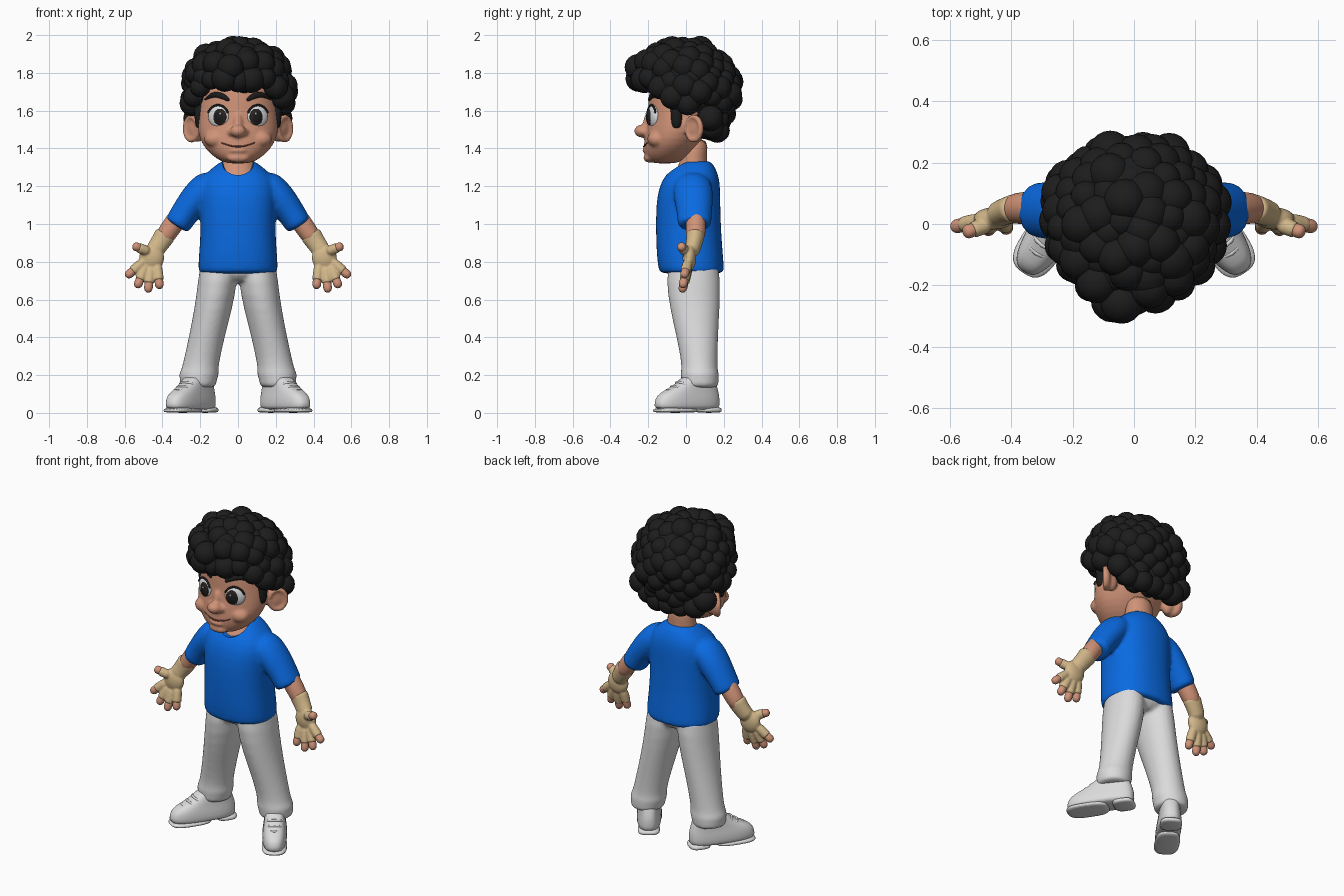
import bpy, bmesh, math, random
from mathutils import Matrix, Vector

random.seed(4)
if "Cube" in bpy.data.objects:
    bpy.data.objects.remove(bpy.data.objects["Cube"])

def material(name, *rgb):
    m = bpy.data.materials.new(name)
    m.use_nodes = True
    m.diffuse_color = (*rgb, 1)
    bsdf = next(n for n in m.node_tree.nodes if n.type == "BSDF_PRINCIPLED")
    bsdf.inputs["Base Color"].default_value = (*rgb, 1)
    return m

SKIN = material("skin", .63, .29, .185)
HAIR = material("black hair", .012, .012, .012)
BLUE = material("blue shirt", .003, .145, .76)
CLOTH = material("pale grey cloth", .71, .71, .72)
GLOVE = material("tan glove", .64, .47, .25)
WHITE = material("eye white", .7, .72, .74)
IRIS = material("dark iris", .022, .016, .013)
MOUTH = material("mouth line", .2, .06, .04)

def link(name, mesh):
    ob = bpy.data.objects.new(name, mesh)
    bpy.context.scene.collection.objects.link(ob)
    return ob

def make(name, bm, mat):
    bmesh.ops.recalc_face_normals(bm, faces=bm.faces)
    mesh = bpy.data.meshes.new(name)
    bm.to_mesh(mesh)
    bm.free()
    mesh.materials.append(mat)
    mesh.shade_smooth()
    return link(name, mesh)

def bake(ob):
    bpy.context.view_layer.update()
    mesh = bpy.data.meshes.new_from_object(ob.evaluated_get(bpy.context.evaluated_depsgraph_get()))
    ob.modifiers.clear()
    ob.data = mesh
    return ob

def skin_loops(name, loops, mat):
    bm = bmesh.new()
    rows = [[bm.verts.new(p) for p in loop] for loop in loops]
    for a, b in zip(rows, rows[1:]):
        for i in range(len(a)):
            j = (i + 1) % len(a)
            bm.faces.new((a[i], a[j], b[j], b[i]))
    bm.faces.new(rows[0])
    bm.faces.new(rows[-1])
    ob = make(name, bm, mat)
    ob.modifiers.new("round", "SUBSURF").levels = 1
    return bake(ob)

def loft(name, rings, mat, power=2.0, n=28):
    """Rings are (z, centre x, half width, front y, back y)."""
    def bend(v):
        return math.copysign(abs(v) ** (2 / power), v)
    turns = [(bend(math.cos(math.tau * i / n)), bend(math.sin(math.tau * i / n))) for i in range(n)]
    return skin_loops(name, [[(cx + rx * c, (y0 + y1) / 2 + (y1 - y0) / 2 * s, z) for c, s in turns]
                             for z, cx, rx, y0, y1 in rings], mat)

def tube(name, path, radii, mat, depth=1.0, n=14):
    pts, loops = [Vector(p) for p in path], []
    for i, p in enumerate(pts):
        t = (pts[min(i + 1, len(pts) - 1)] - pts[max(i - 1, 0)]).normalized()
        side = t.cross(Vector((0, 1, 0))).normalized()
        other = side.cross(t) * depth
        loops.append([p + radii[i] * (side * math.cos(math.tau * k / n) + other * math.sin(math.tau * k / n))
                      for k in range(n)])
    return skin_loops(name, loops, mat)

def ball(name, loc, radii, mat, turn=0.0):
    bm = bmesh.new()
    m = Matrix.Translation(loc) @ Matrix.Rotation(turn, 4, "Z") @ Matrix.Diagonal((*radii, 1))
    bmesh.ops.create_uvsphere(bm, u_segments=32, v_segments=20, radius=1, matrix=m)
    return make(name, bm, mat)

def fuse(name, parts, mat, voxel, smooth=4):
    bm = bmesh.new()
    for p in parts:
        bm.from_mesh(p.data)
        bpy.data.objects.remove(p)
    ob = make(name, bm, mat)
    rem = ob.modifiers.new("blend", "REMESH")
    rem.mode, rem.voxel_size = "VOXEL", voxel
    ob.modifiers.new("soften", "SMOOTH").iterations = smooth
    bake(ob)
    ob.data.materials.clear()
    ob.data.materials.append(mat)
    ob.data.shade_smooth()
    return ob

def flipped(ob):
    mesh = ob.data.copy()
    mesh.transform(Matrix.Scale(-1, 4, (1, 0, 0)))
    mesh.flip_normals()
    return link(ob.name.replace("left", "right"), mesh)

# Head with nose and ears blended in
features = [loft("skull", [(1.318, 0, .06, -.18, -.05), (1.345, 0, .115, -.212, 0), (1.39, 0, .168, -.225, .05),
                           (1.45, 0, .207, -.222, .09), (1.52, 0, .216, -.21, .12), (1.60, 0, .212, -.2, .15),
                           (1.70, 0, .2, -.2, .16), (1.80, 0, .17, -.17, .14), (1.87, 0, .1, -.1, .1)], SKIN),
            ball("nose", (0, -.232, 1.492), (.042, .042, .034), SKIN),
            ball("bridge", (0, -.205, 1.53), (.024, .022, .055), SKIN),
            ball("chin", (0, -.195, 1.35), (.06, .03, .025), SKIN),
            ball("lower_lip", (0, -.216, 1.39), (.045, .016, .012), SKIN)]
for s in (-1, 1):
    features += [ball("nostril", (s * .034, -.212, 1.486), (.022, .025, .021), SKIN),
                 ball("cheek", (s * .12, -.155, 1.45), (.06, .05, .045), SKIN),
                 ball("ear", (s * .236, .05, 1.505), (.02, .058, .07), SKIN, -s * .75),
                 ball("ear_root", (s * .21, .045, 1.495), (.04, .035, .06), SKIN)]
    bm = bmesh.new()
    for k in range(24):
        a = math.tau * k / 24
        spot = Matrix.Rotation(-s * .75, 4, "Z") @ Vector((s * .014, .05 * math.cos(a), .062 * math.sin(a)))
        bmesh.ops.create_icosphere(bm, subdivisions=2, radius=.014,
                                   matrix=Matrix.Translation(spot + Vector((s * .237, .05, 1.505))))
    features.append(make("ear_rim", bm, SKIN))
head = fuse("head", features, SKIN, .009, 3)
loft("neck", [(1.19, 0, .12, -.1, .1), (1.25, 0, .11, -.085, .11), (1.30, 0, .09, -.04, .115),
              (1.36, 0, .082, -.025, .11), (1.46, 0, .085, -.02, .12)], SKIN)
bpy.context.view_layer.update()

def on_face(x, z, lift=0.0):
    spot = head.ray_cast((x, -1, z), (0, 1, 0))[1]
    return Vector((x, spot.y - lift, z))

# Eyes, lashes, brows and smile
arc = [math.radians(a) for a in range(15, 171, 15)]
brow = [(.045, 1.652), (.07, 1.672), (.105, 1.686), (.14, 1.684), (.18, 1.655)]
for side, s in (("left", 1), ("right", -1)):
    turn = s * .38
    eye = on_face(s * .102, 1.57, -.008)
    def at_eye(x, y, z):
        return eye + Matrix.Rotation(turn, 3, "Z") @ Vector((s * x, y, z))
    ball(side + "_eye", eye, (.059, .025, .06), WHITE, turn)
    ball(side + "_iris", at_eye(-.012, -.017, -.003), (.038, .013, .043), IRIS, turn)
    ball(side + "_pupil", at_eye(-.012, -.024, -.003), (.026, .009, .03), HAIR, turn)
    ball(side + "_eye_glint", at_eye(-.021, -.031, .014), (.006, .003, .006), WHITE, turn)
    tube(side + "_lashes", [at_eye(.059 * math.cos(a), -.01, .06 * math.sin(a)) for a in arc],
         [.006] * len(arc), HAIR)
    tube(side + "_eyebrow", [on_face(s * x, z, .004) for x, z in brow], [.008, .015, .017, .014, .006], HAIR, .7)
smile = [k / 8 for k in range(-8, 9)]
tube("smile", [on_face(.09 * k, 1.41 + .022 * k * k) for k in smile], [.005 - .002 * abs(k) for k in smile], MOUTH)

# Curly hair over a plain core
ball("hair_core", (0, .06, 1.73), (.235, .21, .215), HAIR)
curls = [(-.14, -.2, 1.765), (-.07, -.25, 1.77), (0, -.235, 1.76), (.07, -.22, 1.765), (.14, -.19, 1.775),
         (-.04, -.255, 1.83), (.05, -.21, 1.86), (-.12, -.19, 1.85), (.13, -.17, 1.85), (0, .17, 1.495)]
for s in (-1, 1):
    curls += [(s * .2, -.135, 1.725), (s * .235, -.07, 1.675), (s * .24, .01, 1.64), (s * .22, .13, 1.56),
              (s * .16, .14, 1.51), (s * .08, .165, 1.495)]
bm = bmesh.new()
COUNT = 135
for i in range(COUNT):
    up = 1 - 2 * (i + .5) / COUNT
    flat, a = math.sqrt(1 - up * up), i * 2.39996
    swell = random.uniform(.93, 1.06)
    x, z = .245 * flat * math.cos(a) * swell, 1.735 + up * (.2 if up > 0 else .245) * swell
    y = .03 + .215 * flat * math.sin(a) * swell - .25 * max(0, z - 1.735)
    if z > (1.75 if y < -.06 else 1.64 if y < .09 else 1.485):
        curls.append((x, y, z))
for c in curls:
    bmesh.ops.create_icosphere(bm, subdivisions=3, radius=random.uniform(.052, .072), matrix=Matrix.Translation(c))
make("hair_curls", bm, HAIR)
for side, s in (("left", 1), ("right", -1)):
    tube(side + "_sideburn", [(s * .205, -.05, z) for z in (1.65, 1.58, 1.53, 1.505)], [.03, .026, .024, .014], HAIR, 1.2)

# Shirt with sleeves and a scooped collar
torso = loft("torso", [(.735, 0, .206, -.135, .197), (.75, 0, .212, -.145, .203), (.83, 0, .209, -.156, .197),
                       (.95, 0, .198, -.16, .187), (1.10, 0, .202, -.16, .182), (1.20, 0, .207, -.144, .182),
                       (1.265, 0, .18, -.107, .172), (1.315, 0, .11, -.05, .145), (1.338, 0, .088, -.03, .127)], BLUE, 2.3)
sleeve = tube("left_sleeve", [(.12, .03, 1.22), (.17, .035, 1.2), (.22, .04, 1.14), (.275, .045, 1.07),
                              (.318, .045, 1.0), (.326, .045, .987)],
              [.07, .083, .085, .075, .072, .068], BLUE, 1.25, 24)
shirt = fuse("shirt", [torso, flipped(sleeve), sleeve], BLUE, .011, 5)
scoop = ball("collar_cutter", (0, -.06, 1.345), (.09, .16, .09), BLUE)
cut = shirt.modifiers.new("collar", "BOOLEAN")
cut.operation, cut.object, cut.solver = "DIFFERENCE", scoop, "EXACT"
bake(shirt)
bpy.data.objects.remove(scoop)
shirt.data.set_sharp_from_angle(angle=math.radians(50))

# Trousers
leg = loft("left_leg", [(.84, .1, .097, -.09, .17), (.7, .106, .105, -.107, .183), (.55, .131, .1, -.085, .178),
                        (.4, .166, .095, -.05, .17), (.28, .192, .095, -.026, .166), (.225, .203, .098, -.025, .168),
                        (.205, .207, .108, -.03, .176), (.18, .209, .098, -.025, .172),
                        (.155, .212, .099, -.026, .174), (.13, .212, .088, -.018, .167)], CLOTH)
hips = loft("hips", [(.88, 0, .19, -.1, .17), (.78, 0, .2, -.108, .18), (.68, 0, .16, -.09, .165)], CLOTH)
fuse("trousers", [hips, flipped(leg), leg], CLOTH, .011, 3)

# Shoes, turned outward
turn_out = Matrix.Translation((.248, .009, 0)) @ Matrix.Rotation(math.radians(34), 4, "Z")
shoe = [loft("left_shoe", [(.015, 0, .066, -.195, .185), (.035, 0, .071, -.202, .192), (.075, 0, .07, -.197, .192),
                           (.105, 0, .064, -.17, .188), (.135, 0, .06, -.1, .178),
                           (.17, 0, .058, -.045, .167), (.2, 0, .052, -.02, .15)], CLOTH, 2.7),
        loft("left_front_sole", [(0, 0, .069, -.2, .04), (.01, 0, .073, -.204, .045), (.03, 0, .072, -.204, .045)], CLOTH, 3),
        loft("left_heel", [(0, 0, .06, .075, .194), (.01, 0, .064, .07, .197), (.035, 0, .064, .07, .197)], CLOTH, 3)]
for k in range(3):
    y, z = -.128 + .032 * k, .122 + .021 * k
    shoe.append(tube("left_lace_%d" % (k + 1), [(-.05, y + .03, z - .02), (-.025, y, z), (.025, y, z),
                                               (.05, y + .03, z - .02)], [.007] * 4, CLOTH))
for part in shoe:
    part.data.transform(turn_out)
    flipped(part)

# Forearms, fingerless gloves and bare fingertips
hand = [tube("left_forearm", [(.29, .05, 1.07), (.335, .052, 1.01), (.38, .052, .945), (.41, .045, .9)],
             [.053, .056, .053, .045], SKIN)]
pieces = [tube("cuff", [(.38, .05, .952), (.388, .05, .938), (.42, .042, .89), (.455, .025, .84)],
               [.056, .06, .05, .054], GLOVE, .85),
          ball("palm", (.457, .018, .822), (.066, .036, .07), GLOVE)]
digits = {"thumb": ((.47, 0, .852), (.545, -.026, .882)), "index_finger": ((.495, .012, .805), (.58, -.008, .731)),
          "middle_finger": ((.487, .012, .785), (.53, -.016, .678)),
          "ring_finger": ((.46, .014, .78), (.475, -.018, .656)),
          "little_finger": ((.43, .016, .79), (.416, -.014, .674))}
for name, (base, tip) in digits.items():
    def along(*steps):
        return [Vector(base).lerp(Vector(tip), f) for f in steps]
    pieces.append(tube(name + "_sleeve", along(0, .4, .72, .77), [.027, .028, .028, .027], GLOVE))
    hand.append(tube("left_" + name + "_tip", along(.5, .85, 1, 1.1, 1.15), [.022, .024, .024, .017, .007], SKIN))
hand.append(fuse("left_glove", pieces, GLOVE, .006, 2))
for part in hand:
    flipped(part)
